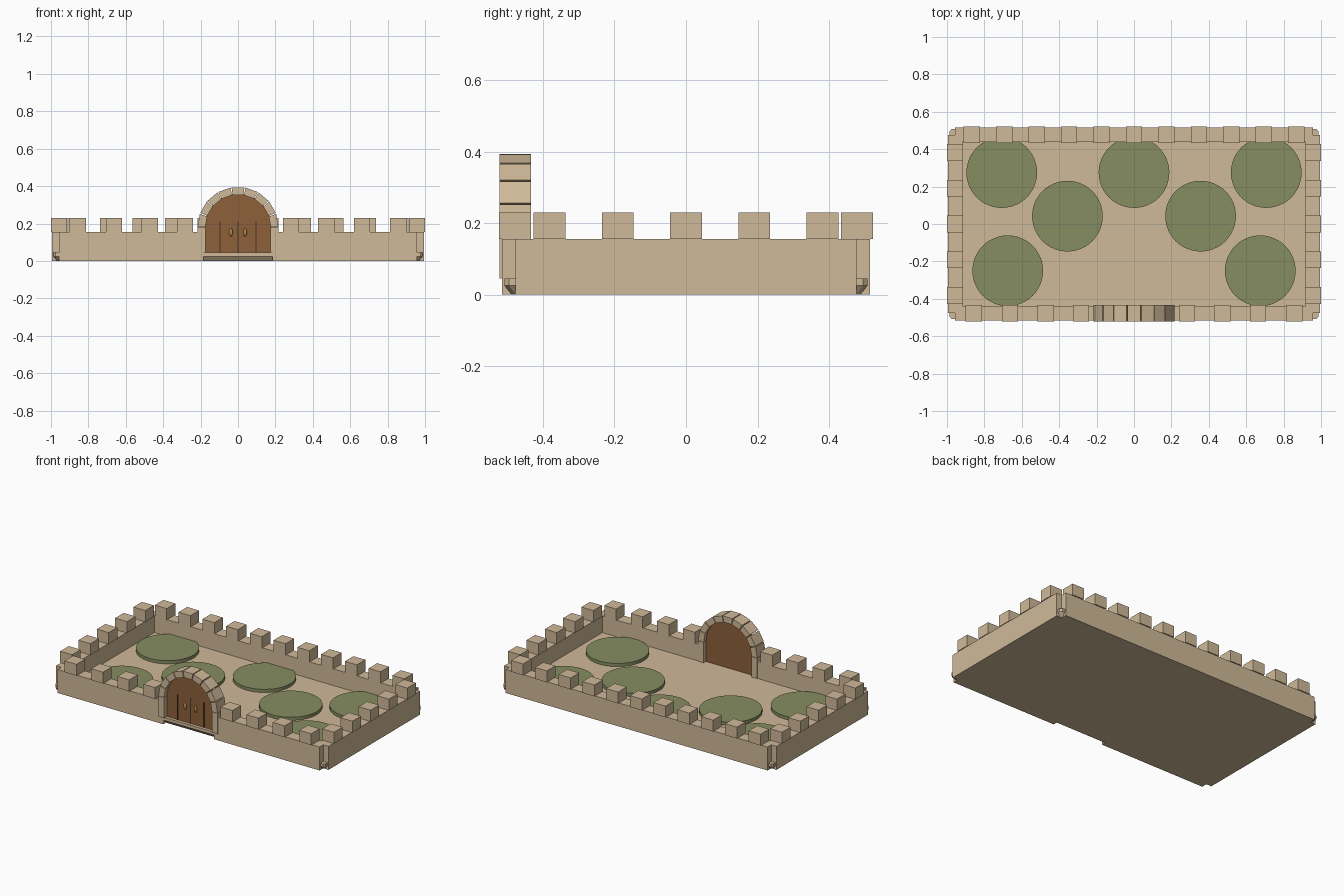
import bpy, bmesh, math

if "Cube" in bpy.data.objects:
    bpy.data.objects.remove(bpy.data.objects["Cube"])


def material(name, rgb):
    m = bpy.data.materials.new(name)
    m.diffuse_color = (*rgb, 1)
    m.use_nodes = True
    m.node_tree.nodes["Principled BSDF"].inputs["Base Color"].default_value = m.diffuse_color
    return m


STONE = material("sandstone", (0.63, 0.49, 0.32))
GREEN = material("grass", (0.24, 0.27, 0.12))
BROWN = material("door_wood", (0.27, 0.115, 0.042))
DARK = material("dark_iron", (0.06, 0.035, 0.02))
BRASS = material("brass", (0.40, 0.25, 0.07))


def finish(name, bm, mat):
    bmesh.ops.recalc_face_normals(bm, faces=bm.faces)
    me = bpy.data.meshes.new(name)
    bm.to_mesh(me)
    bm.free()
    me.materials.append(mat)
    ob = bpy.data.objects.new(name, me)
    bpy.context.collection.objects.link(ob)
    return ob


def box(name, x0, x1, y0, y1, z0, z1, mat=STONE):
    bm = bmesh.new()
    bmesh.ops.create_cube(bm, size=1)
    for v in bm.verts:
        v.co = (x0 if v.co.x < 0 else x1, y0 if v.co.y < 0 else y1,
                z0 if v.co.z < 0 else z1)
    return finish(name, bm, mat)


def prism(name, profile, y0, y1, mat):
    """Extrude an xz outline along y."""
    bm = bmesh.new()
    f = bm.faces.new([bm.verts.new((x, y0, z)) for x, z in profile])
    ext = bmesh.ops.extrude_face_region(bm, geom=[f])["geom"]
    for v in ext:
        if isinstance(v, bmesh.types.BMVert):
            v.co.y = y1
    return finish(name, bm, mat)


# Courtyard slab: chamfered corners, underside sloping inward
FLOOR, WALL, TOP = 0.045, 0.155, 0.23


def outline(hx, hy, c):
    return [(hx - c, -hy), (hx, -hy + c), (hx, hy - c), (hx - c, hy),
            (-hx + c, hy), (-hx, hy - c), (-hx, -hy + c), (-hx + c, -hy)]


bm = bmesh.new()
rings = [[bm.verts.new((x, y, z)) for x, y in outline(hx, hy, 0.012)]
         for hx, hy, z in ((0.967, 0.487, 0), (0.987, 0.507, 0.025), (0.987, 0.507, FLOOR))]
for a, b in zip(rings, rings[1:]):
    for i in range(8):
        bm.faces.new((a[i], a[(i + 1) % 8], b[(i + 1) % 8], b[i]))
bm.faces.new(rings[0])
bm.faces.new(rings[-1])
finish("courtyard_floor", bm, STONE)

# Curtain walls, leaving open notches at the corners and a gate gap
box("back_wall", -0.957, 0.957, 0.438, 0.515, 0, WALL)
for s, side in ((-1, "left"), (1, "right")):
    xs = sorted((s * 0.918, s * 0.995))
    box(side + "_wall", *xs, -0.477, 0.477, 0, WALL)
    xs = sorted((s * 0.185, s * 0.957))
    box(side + "_front_wall", *xs, -0.515, -0.438, 0, WALL)


# Battlements
def merlon(name, x, y):
    h = 0.0435
    box(name, x - h, x + h, y - h - 0.001, y + h + 0.001, WALL, TOP)


for i in range(11):
    merlon("back_merlon", (i - 5) * 0.1735, 0.478)
for s in (-1, 1):
    for x in (0.283, 0.472, 0.663, 0.857):
        merlon("front_merlon", s * x, -0.478)
    for i in range(5):
        merlon("side_merlon", s * 0.9565, (i - 2) * 0.191)

# Gate arch: two pillars and nine wedge stones
CZ, RI, RO, Y0, Y1 = 0.18, 0.175, 0.216, -0.522, -0.434
for s in (-1, 1):
    box("gate_pillar", *sorted((s * RI, s * RO)), Y0, Y1, FLOOR, CZ)
for i in range(9):
    a, b = math.radians(i * 20 + 0.7), math.radians(i * 20 + 19.3)
    prism("arch_stone", [(r * math.cos(t), CZ + r * math.sin(t))
                         for r, t in ((RI, a), (RO, a), (RO, b), (RI, b))], Y0, Y1, STONE)

# Door with a round top
arc = [(0.18 * math.cos(math.pi * i / 18), CZ + 0.18 * math.sin(math.pi * i / 18))
       for i in range(19)]
prism("gate_door", [(0.18, FLOOR)] + arc + [(-0.18, FLOOR)], -0.492, -0.458, BROWN)
box("door_sill", -0.185, 0.185, -0.512, -0.485, 0.025, FLOOR)

# Plank seams and handles
for x in (-0.096, 0, 0.096):
    box("door_seam", x - 0.003, x + 0.003, -0.496, -0.49, FLOOR, 0.21, DARK)
for x in (-0.038, 0.038):
    bm = bmesh.new()
    bmesh.ops.create_uvsphere(bm, u_segments=12, v_segments=8, radius=1)
    bmesh.ops.scale(bm, vec=(0.01, 0.01, 0.022), verts=bm.verts)
    bmesh.ops.translate(bm, vec=(x, -0.497, 0.153), verts=bm.verts)
    finish("door_handle", bm, BRASS)

# Round grass pads
for x, y in ((-0.707, 0.275), (0, 0.275), (0.707, 0.275), (-0.356, 0.042),
             (0.356, 0.042), (-0.675, -0.25), (0.675, -0.25)):
    bm = bmesh.new()
    bmesh.ops.create_cone(bm, cap_ends=True, segments=48, radius1=0.189,
                          radius2=0.189, depth=0.022)
    bmesh.ops.translate(bm, vec=(x, y, FLOOR + 0.01), verts=bm.verts)
    finish("grass_pad", bm, GREEN)
